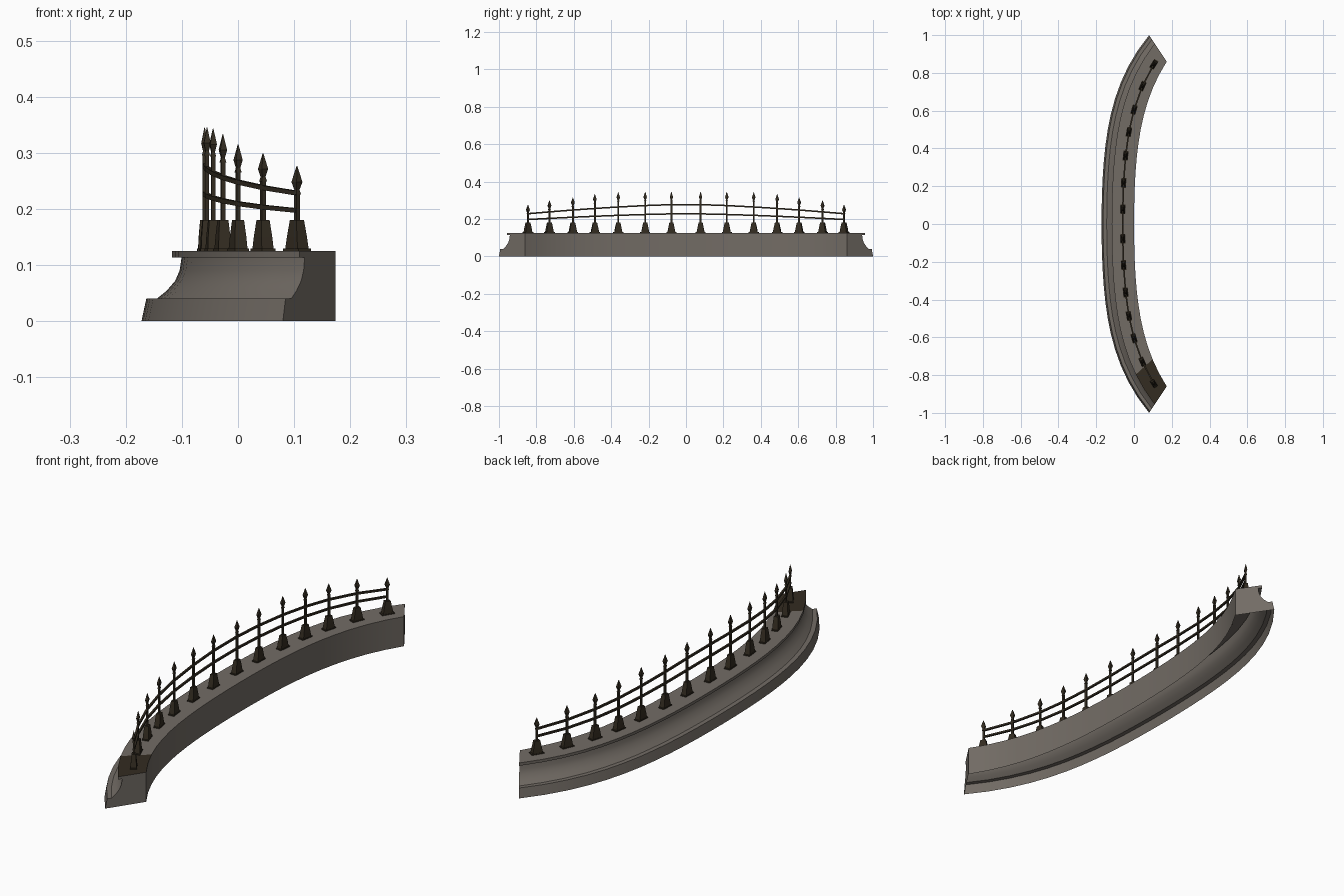
import bpy, bmesh, math
from mathutils import Vector

if "Cube" in bpy.data.objects:
    bpy.data.objects.remove(bpy.data.objects["Cube"])


def material(name, rgb):
    m = bpy.data.materials.new(name)
    m.diffuse_color = (*rgb, 1)
    m.use_nodes = True
    m.node_tree.nodes["Principled BSDF"].inputs["Base Color"].default_value = m.diffuse_color
    return m


STONE = material("warm grey stone", (0.17, 0.15, 0.13))
IRON = material("dark brown iron", (0.033, 0.025, 0.015))


def loft(name, rings, mats, closed=True, caps=True):
    """Skin a list of equal-length rings into one mesh object."""
    bm = bmesh.new()
    vs = [[bm.verts.new(p) for p in r] for r in rings]
    n = len(rings[0])
    for a, b in zip(vs, vs[1:]):
        for i in range(n if closed else n - 1):
            j = (i + 1) % n
            bm.faces.new((a[i], a[j], b[j], b[i]))
    if caps:
        bm.faces.new(vs[0])
        bm.faces.new(vs[-1])
    bmesh.ops.recalc_face_normals(bm, faces=bm.faces)
    me = bpy.data.meshes.new(name)
    bm.to_mesh(me)
    bm.free()
    for m in mats:
        me.materials.append(m)
    ob = bpy.data.objects.new(name, me)
    bpy.context.collection.objects.link(ob)
    return ob


# Curved stone coping, hollow underneath: profile as (outer-to-inner fraction, z)
profile = [(0, 0), (.05, .04), (.16, .04), (.26, .054), (.35, .072), (.395, .09),
           (.415, .113), (.315, .113), (.315, .125), (1, .125), (1, 0)]
SEGS = 24
rings = []
for k in range(SEGS + 1):
    s = -1 + 2 * k / SEGS
    yi, yo = .86 * s, s
    outer = Vector((-.172 + .092 * yo**2 + .16 * yo**4, yo, 0))
    inner = Vector((.094 * yi**2 + .19 * yi**4, yi, 0))
    rings.append([outer.lerp(inner, f) + Vector((0, 0, z)) for f, z in profile])
base = loft("curved_stone_base", rings, [STONE, IRON], closed=False)

# One dark slab on the top near the front end
for p in base.data.polygons:
    if p.center.z > .124 and abs(p.normal.z) > .9 and -.88 < p.center.y < -.75:
        p.material_index = 1

bpy.context.view_layer.objects.active = base
base.select_set(True)
bpy.ops.object.shade_smooth_by_angle(angle=math.radians(25))


# Fence centre line and its tangent
def fence_x(y):
    return -.06 + .094 * y**2 + .192 * y**4


def frame(y):
    t = Vector((.188 * y + .768 * y**3, 1, 0)).normalized()
    return Vector((fence_x(y), y, 0)), t, Vector((t.y, -t.x, 0))


def tower(name, y, sections):
    """Stack rectangular sections (half length, half depth, z) at a fence point."""
    c, t, n = frame(y)
    loft(name, [[c + t * a * i + n * b * j + Vector((0, 0, z))
                 for i, j in ((-1, -1), (1, -1), (1, 1), (-1, 1))]
                for a, b, z in sections], [IRON])


# Posts: flared foot, thin pole, spear tip
posts = [(.078, .345), (.218, .345), (.362, .343), (.487, .333),
         (.605, .315), (.73, .299), (.845, .276)]
for i, (py, top) in enumerate(posts):
    for side, sy in (("front", -1), ("back", 1)):
        y = py * sy
        tag = f"{side}_{i + 1}"
        tower("post_foot_" + tag, y, [(.026, .013, .125), (.026, .013, .129), (.021, .0115, .129),
                                      (.017, .0105, .15), (.011, .008, .18)])
        tower("post_pole_" + tag, y, [(.0045, .0035, .178), (.0045, .0035, top - .044)])
        tower("spear_tip_" + tag, y, [(.006, .005, top - .05), (.004, .003, top - .042),
                                      (.009, .006, top - .028), (.0005, .0005, top)])

# Two rails running post to post, dropping toward both ends
ys = sorted([p * s for p, _ in posts for s in (-1, 1)])
for name, z0, drop in (("upper_rail", .278, .05), ("lower_rail", .228, .031)):
    rings = []
    for y in ys:
        c, t, n = frame(y)
        c.z = z0 - drop * (abs(y) / .845)**1.5
        rings.append([c + n * .004 * i + Vector((0, 0, .004 * j))
                      for i, j in ((-1, -1), (1, -1), (1, 1), (-1, 1))])
    loft(name, rings, [IRON])
